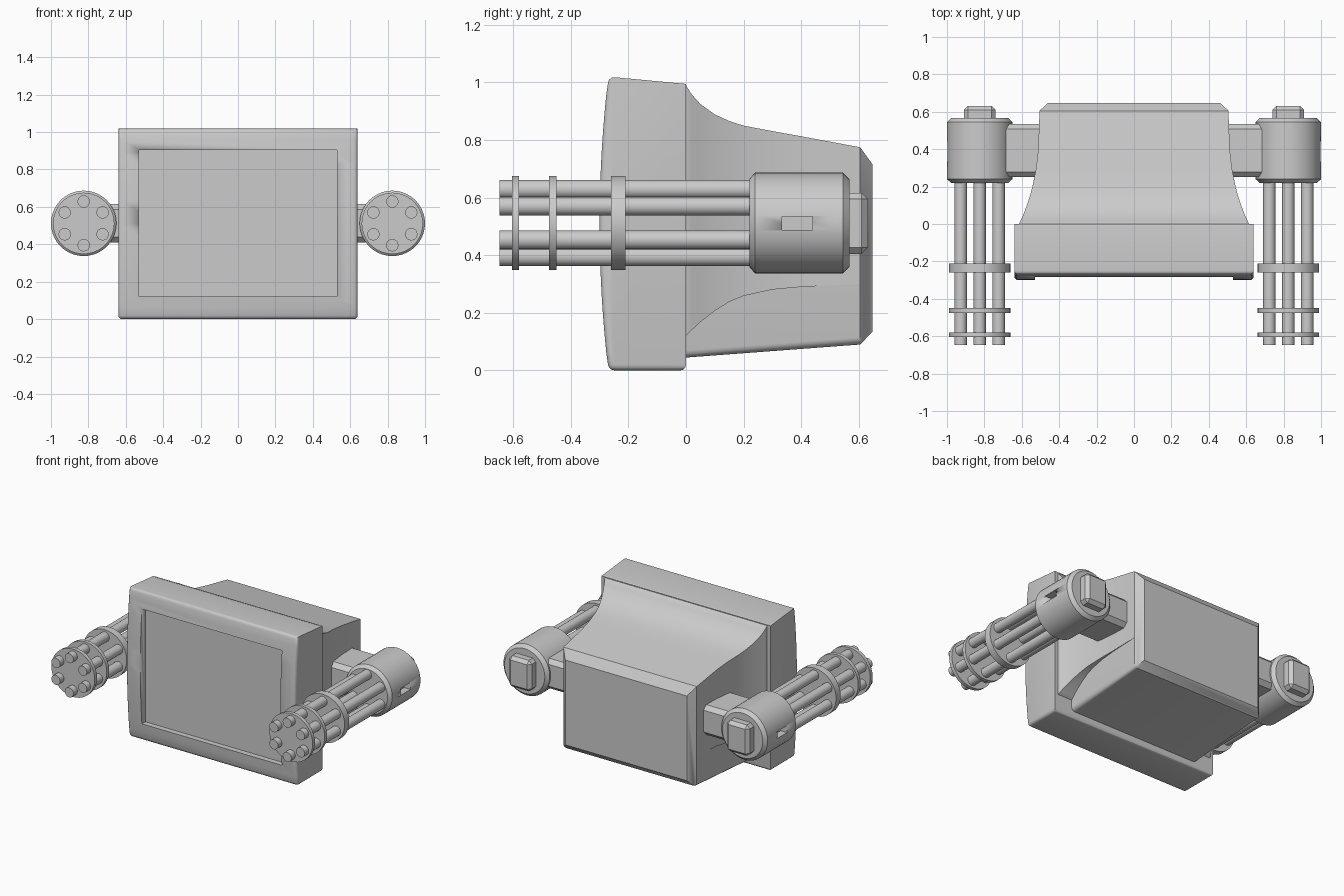
import bpy, bmesh, math
from mathutils import Matrix

if "Cube" in bpy.data.objects:
    bpy.data.objects.remove(bpy.data.objects["Cube"])


def finish(name, bm, angle=32):
    bmesh.ops.recalc_face_normals(bm, faces=bm.faces)
    me = bpy.data.meshes.new(name)
    bm.to_mesh(me)
    bm.free()
    ob = bpy.data.objects.new(name, me)
    bpy.context.collection.objects.link(ob)
    bpy.ops.object.select_all(action='DESELECT')
    ob.select_set(True)
    bpy.context.view_layer.objects.active = ob
    bpy.ops.object.shade_smooth_by_angle(angle=math.radians(angle))
    return ob


def loft(rings):
    bm = bmesh.new()
    vs = [[bm.verts.new(p) for p in r] for r in rings]
    n = len(vs[0])
    for a, b in zip(vs, vs[1:]):
        for i in range(n):
            j = (i + 1) % n
            bm.faces.new((a[i], a[j], b[j], b[i]))
    bm.faces.new(vs[0])
    bm.faces.new(vs[-1][::-1])
    bmesh.ops.recalc_face_normals(bm, faces=bm.faces)
    return bm


def rect(y, w, z0, z1):
    return [(-w, y, z0), (w, y, z0), (w, y, z1), (-w, y, z1)]


def box(x0, x1, y0, y1, z0, z1, bevel=0):
    c = (x0 + x1) / 2
    w = abs(x1 - x0) / 2
    bm = loft([rect(y0, w, z0, z1), rect(y1, w, z0, z1)])
    bmesh.ops.translate(bm, verts=bm.verts, vec=(c, 0, 0))
    if bevel:
        bmesh.ops.bevel(bm, geom=bm.edges[:], offset=bevel, segments=1, affect='EDGES')
    return bm


def tube(bm, x, z, profile, seg):
    """Capped solid of revolution along y; profile holds (y, radius)."""
    part = loft([[(x + r * math.cos(2 * math.pi * i / seg), y,
                   z + r * math.sin(2 * math.pi * i / seg)) for i in range(seg)]
                 for y, r in profile])
    me = bpy.data.meshes.new("tmp")
    part.to_mesh(me)
    part.free()
    bm.from_mesh(me)
    bpy.data.meshes.remove(me)


def cut(ob, cutter):
    m = ob.modifiers.new("cut", 'BOOLEAN')
    m.operation = 'DIFFERENCE'
    m.solver = 'EXACT'
    m.object = cutter
    ob.modifiers.move(len(ob.modifiers) - 1, 0)
    bpy.ops.object.select_all(action='DESELECT')
    bpy.context.view_layer.objects.active = ob
    ob.select_set(True)
    bpy.ops.object.modifier_apply(modifier=m.name)
    bpy.data.objects.remove(cutter)


# Front housing with a bulging face and softened edges
prof = [(0, 0), (0, 0.995), (-0.268, 1.02)]
for i in range(1, 16):
    t = i / 16
    prof.append((-0.27 - 0.03 * (1 - (2 * t - 1) ** 2), 1.02 * (1 - t)))
prof.append((-0.268, 0))
bm = loft([[(x, y, z) for y, z in prof] for x in (-0.64, 0.64)])
edges = [e for e in bm.edges if e.calc_face_angle(0) > 0.5
         and (all(v.co.y < -0.2 for v in e.verts) or all(v.co.z < 0.01 for v in e.verts))]
bmesh.ops.bevel(bm, geom=edges, offset=0.02, segments=3, profile=0.5, affect='EDGES')
bezel = finish("screen_housing", bm)
cut(bezel, finish("screen_cutter", box(-0.53, 0.53, -0.5, -0.245, 0.12, 0.905)))

# Flared shell behind the housing: y, half width, bottom, top
flare = [(-0.01, 0.617, 0.115, 1.0 - 0.003), (0, 0.615, 0.12, 0.99), (0.02, 0.606, 0.14, 0.958),
         (0.05, 0.592, 0.168, 0.925), (0.1, 0.573, 0.207, 0.889), (0.15, 0.556, 0.238, 0.866),
         (0.2, 0.543, 0.259, 0.85), (0.3, 0.523, 0.281, 0.831), (0.4, 0.512, 0.29, 0.813),
         (0.605, 0.505, 0.3, 0.775)]
finish("rear_flare", loft([rect(*f) for f in flare]))

# Rear body block with chamfered back
bm = loft([rect(-0.01, 0.505, 0.044, 0.7), rect(0.605, 0.505, 0.09, 0.775),
           rect(0.648, 0.46, 0.135, 0.715)])
edges = [e for e in bm.edges if all(v.co.z < 0.1 for v in e.verts)
         and abs(e.verts[0].co.x - e.verts[1].co.x) < 0.01]
bmesh.ops.bevel(bm, geom=edges, offset=0.025, segments=3, profile=0.5, affect='EDGES')
finish("rear_body", bm)

# Rotary barrel units on both sides
GZ, GR = 0.512, 0.175
for s, side in ((-1, "left"), (1, "right")):
    gx = s * 0.825
    bm = box(0.45, 0.72, 0.25, 0.535, 0.41, 0.615, 0.028)
    if s < 0:
        bmesh.ops.transform(bm, matrix=Matrix.Scale(-1, 4, (1, 0, 0)), verts=bm.verts)
    finish(side + "_mount", bm)

    bm = bmesh.new()
    tube(bm, gx, GZ, [(0.22, GR - 0.022), (0.24, GR), (0.545, GR), (0.567, GR - 0.022)], 40)
    drum = finish(side + "_drum", bm)
    xs = sorted((s * 0.95, s * 1.1))
    cut(drum, finish("slot_cutter", box(xs[0], xs[1], 0.333, 0.44, 0.488, 0.535)))

    finish(side + "_rear_plug",
           box(gx - 0.085, gx + 0.085, 0.5, 0.632, 0.405, 0.617, 0.022))

    bm = bmesh.new()
    for k in range(6):
        a = math.pi / 2 + k * math.pi / 3
        tube(bm, gx + 0.117 * math.cos(a), GZ + 0.117 * math.sin(a),
             [(-0.648, 0.033), (0.25, 0.033)], 20)
    finish(side + "_barrels", bm)

    bm = bmesh.new()
    for y0, y1 in ((-0.605, -0.58), (-0.475, -0.45), (-0.26, -0.21)):
        tube(bm, gx, GZ, [(y0, 0.164), (y1, 0.164)], 40)
    finish(side + "_barrel_discs", bm)
